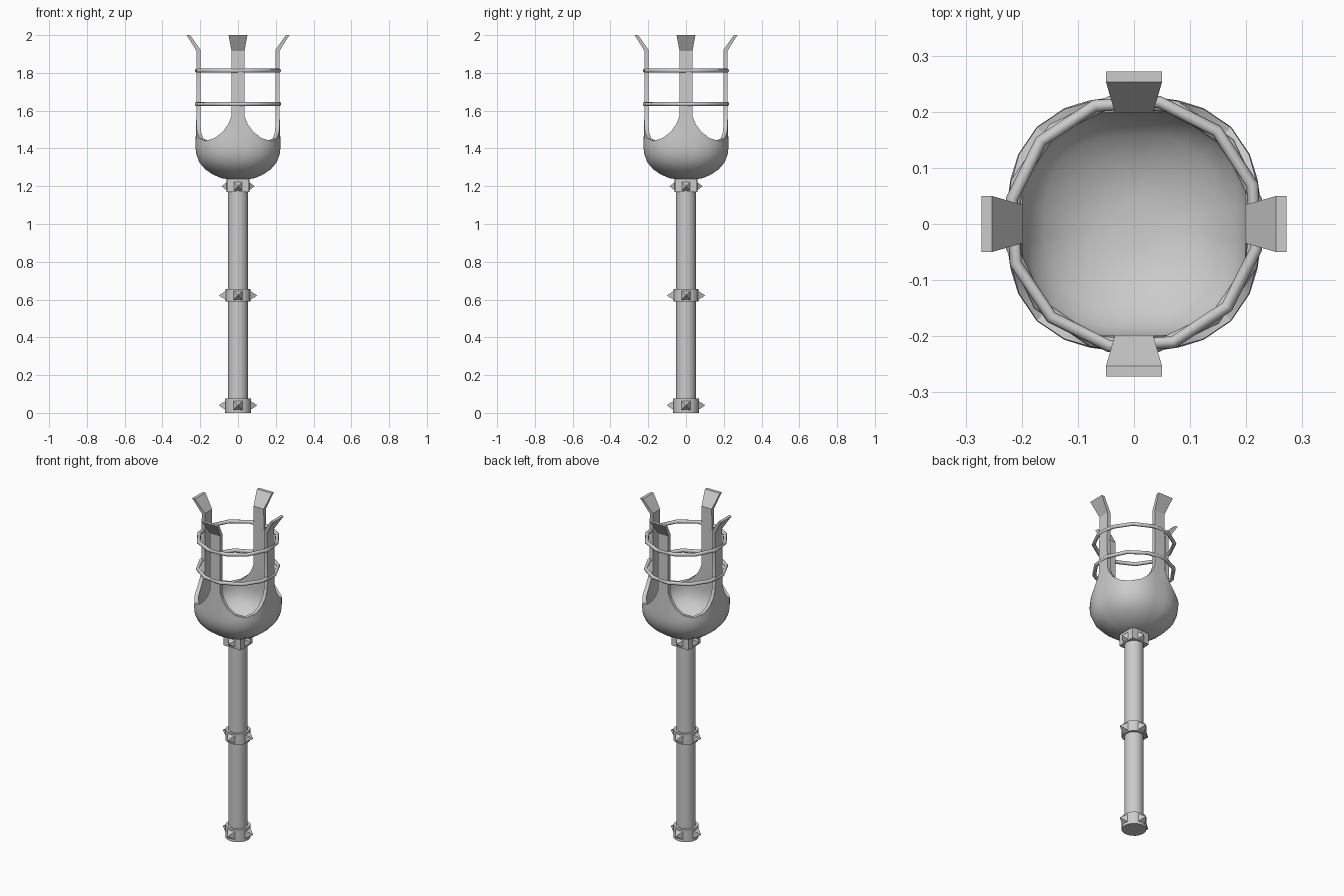
import bpy, bmesh, math
from mathutils import Matrix, Vector

if "Cube" in bpy.data.objects:
    bpy.data.objects.remove(bpy.data.objects["Cube"])


def rounded(theta, p):
    """Unit superellipse radius: p=2 is a circle, large p a square."""
    c, s = abs(math.cos(theta)), abs(math.sin(theta))
    return (c ** p + s ** p) ** (-1 / p)


def add_object(name, bm, angle=35):
    me = bpy.data.meshes.new(name)
    bm.to_mesh(me)
    bm.free()
    ob = bpy.data.objects.new(name, me)
    bpy.context.collection.objects.link(ob)
    bpy.ops.object.select_all(action='DESELECT')
    bpy.context.view_layer.objects.active = ob
    ob.select_set(True)
    if angle:
        bpy.ops.object.shade_smooth_by_angle(angle=math.radians(angle))
    return ob


def prism(name, r, p, z0, z1, n=16):
    bm = bmesh.new()
    rows = []
    for z in (z0, z1):
        rows.append([bm.verts.new((r * rounded(a, p) * math.cos(a),
                                   r * rounded(a, p) * math.sin(a), z))
                     for a in (math.tau * i / n for i in range(n))])
    for i in range(n):
        j = (i + 1) % n
        bm.faces.new((rows[0][i], rows[0][j], rows[1][j], rows[1][i]))
    bm.faces.new(rows[0][::-1])
    bm.faces.new(rows[1])
    return add_object(name, bm)


def spikes(name, base, tip, z, half=0.024):
    # four pyramids pointing outward along the axes
    bm = bmesh.new()
    for k in range(4):
        m = (Matrix.Translation((0, 0, z)) @ Matrix.Rotation(k * math.pi / 2, 4, 'Z')
             @ Matrix.Translation(((base + tip) / 2, 0, 0))
             @ Matrix.Rotation(math.pi / 2, 4, 'Y') @ Matrix.Rotation(math.pi / 4, 4, 'Z'))
        bmesh.ops.create_cone(bm, cap_ends=True, segments=4, radius1=half * 1.414,
                              radius2=0, depth=tip - base, matrix=m)
    return add_object(name, bm, None)


# Shaft and spiked collars
prism("shaft", 0.053, 2, 0.01, 1.25)
for label, r, p, z0, z1, zs, tip in (("bottom", 0.068, 2.1, 0, 0.075, 0.04, 0.102),
                                     ("middle", 0.066, 2.35, 0.59, 0.655, 0.622, 0.102),
                                     ("top", 0.06, 14, 1.17, 1.237, 1.2, 0.087)):
    prism(label + "_collar", r, p, z0, z1)
    spikes(label + "_spikes", r - 0.003, tip, zs)

# Bowl with four flared prongs, one continuous sheet
profile = [(0.045, 1.235), (0.09, 1.243), (0.135, 1.262), (0.175, 1.29),
           (0.205, 1.325), (0.222, 1.37), (0.226, 1.41)]
rim = {9: 1.57, 13: 1.53, 20: 1.49, 31: 1.455, 45: 1.44}
quad = [9, 13, 20, 31, 45, 59, 70, 77, 81]
columns = [math.radians(a + 90 * k) for k in range(4) for a in quad]
n = len(columns)

bm = bmesh.new()
grid = []
for r, z in profile:
    blend = min(1, (z - 1.235) / 0.1)
    p = 2 + 0.6 * blend
    grid.append([bm.verts.new((r * rounded(a, p) * math.cos(a),
                               r * rounded(a, p) * math.sin(a), z)) for a in columns])
for t in (0.4, 1):
    row = []
    for i, a in enumerate(columns):
        d = quad[i % 9]
        top = rim[min(d, 90 - d)]
        z = 1.41 + (top - 1.41) * t
        r = (0.226 - 0.03 * (z - 1.41)) * rounded(a, 2.6)
        row.append(bm.verts.new((r * math.cos(a), r * math.sin(a), z)))
    grid.append(row)
for lo, hi in zip(grid, grid[1:]):
    for i in range(n):
        j = (i + 1) % n
        bm.faces.new((lo[i], lo[j], hi[j], hi[i]))
bm.faces.new(grid[0][::-1])
for k in range(4):
    # prong rises from the narrow gap centred on each axis
    right, left = grid[-1][k * 9 - 1], grid[-1][k * 9]
    rot = Matrix.Rotation(k * math.pi / 2, 3, 'Z')
    for r, w, z in ((0.221, 0.034, 1.75), (0.219, 0.034, 1.915), (0.272, 0.05, 2.0)):
        a = bm.verts.new(rot @ Vector((r, -w, z)))
        b = bm.verts.new(rot @ Vector((r, w, z)))
        bm.faces.new((right, left, b, a))
        right, left = a, b
bowl = add_object("bowl_with_prongs", bm, None)
solid = bowl.modifiers.new("wall", 'SOLIDIFY')
solid.thickness = 0.022
solid.offset = -1
bpy.ops.object.modifier_apply(modifier="wall")
for v in bowl.data.vertices:
    v.co.z = min(v.co.z, 2.0)
bpy.ops.object.shade_smooth_by_angle(angle=math.radians(30))

# Binding hoops around the prongs
for name, z, turn in (("lower_hoop", 1.635, 0.18), ("upper_hoop", 1.812, 0.32)):
    bpy.ops.mesh.primitive_torus_add(major_segments=12, minor_segments=8,
                                     major_radius=0.222, minor_radius=0.011,
                                     location=(0, 0, z), rotation=(0, 0, turn))
    bpy.context.object.name = name
    bpy.ops.object.shade_smooth_by_angle(angle=math.radians(50))
